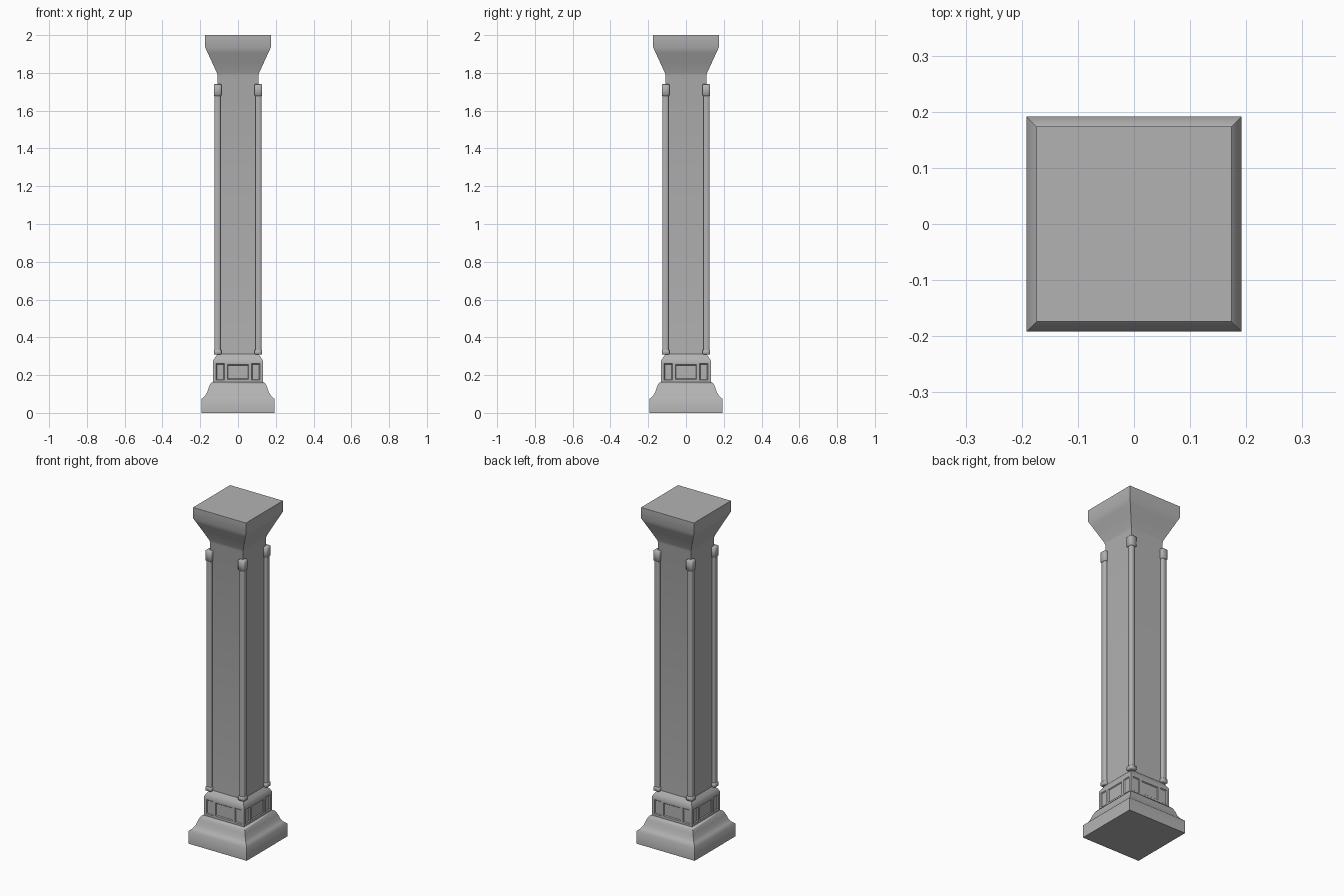
import bpy, bmesh, math
from mathutils import Matrix

if "Cube" in bpy.data.objects:
    bpy.data.objects.remove(bpy.data.objects["Cube"])

stone = bpy.data.materials.new("grey_stone")
stone.diffuse_color = (0.45, 0.45, 0.45, 1)
stone.use_nodes = True
stone.node_tree.nodes["Principled BSDF"].inputs["Base Color"].default_value = stone.diffuse_color


def finish(name, bm, smooth=0):
    bmesh.ops.recalc_face_normals(bm, faces=bm.faces)
    me = bpy.data.meshes.new(name)
    bm.to_mesh(me)
    bm.free()
    me.materials.append(stone)
    ob = bpy.data.objects.new(name, me)
    bpy.context.collection.objects.link(ob)
    if smooth:
        bpy.ops.object.select_all(action='DESELECT')
        ob.select_set(True)
        bpy.context.view_layer.objects.active = ob
        bpy.ops.object.shade_smooth_by_angle(angle=math.radians(smooth))
    return ob


def stack(bm, profile, cx=0, cy=0, chamfer=0):
    """Stack square (or corner-chamfered) rings of (half width, z) and cap them."""
    rings = []
    for r, z in profile:
        c = r - chamfer
        if chamfer:
            pts = [(c, -r), (r, -c), (r, c), (c, r), (-c, r), (-r, c), (-r, -c), (-c, -r)]
        else:
            pts = [(r, -r), (r, r), (-r, r), (-r, -r)]
        rings.append([bm.verts.new((cx + x, cy + y, z)) for x, y in pts])
    n = len(rings[0])
    for a, b in zip(rings, rings[1:]):
        for i in range(n):
            j = (i + 1) % n
            bm.faces.new((a[i], a[j], b[j], b[i]))
    bm.faces.new(rings[0][::-1])
    bm.faces.new(rings[-1])


def square_part(name, profile, smooth=30):
    bm = bmesh.new()
    stack(bm, profile)
    return finish(name, bm, smooth)


# Footing with a concave upper edge
square_part("base", [(0.192, 0), (0.192, 0.075), (0.175, 0.09), (0.163, 0.11),
                     (0.155, 0.135), (0.147, 0.152), (0.143, 0.158), (0.134, 0.163)], 50)

# Panelled block above the footing
plinth = square_part("plinth", [(0.132, 0.155), (0.132, 0.275), (0.122, 0.293),
                                (0.108, 0.312)], 40)

# Shaft and flared capital
square_part("shaft_and_capital", [(0.108, 0.305), (0.108, 1.785), (0.112, 1.80),
                                  (0.137, 1.855), (0.160, 1.905), (0.174, 1.935), (0.174, 2.0)], 40)

# Sunken panels: tapered cutters, three on each side
bm = bmesh.new()
for side in range(4):
    rot = Matrix.Rotation(side * math.pi / 2, 4, 'Z')
    for cx, hw, hz in ((-0.094, 0.022, 0.043), (0, 0.056, 0.039), (0.094, 0.022, 0.043)):
        made = bmesh.ops.create_cube(bm, size=2)["verts"]
        for v in made:
            deep = v.co.y > 0
            s = 0.004 if deep else -0.001
            v.co = rot @ type(v.co)((cx + v.co.x * (hw - s),
                                     -0.127 if deep else -0.133,
                                     0.217 + v.co.z * (hz - s)))
cutter = finish("panel_cutter", bm)
cutter.hide_render = True
cutter.hide_viewport = True
cut = plinth.modifiers.new("panels", 'BOOLEAN')
cut.operation = 'DIFFERENCE'
cut.solver = 'EXACT'
cut.object = cutter

# Corner rods with their lower and upper collars
corners = [(sx * 0.108, sy * 0.108) for sx in (-1, 1) for sy in (-1, 1)]
for name, profile, chamfer in (
        ("corner_rods", [(0.0155, 0.32), (0.0155, 1.70)], 0.004),
        ("lower_collars", [(0.017, 0.309), (0.020, 0.312), (0.020, 0.331), (0.017, 0.334)], 0.004),
        ("upper_collars", [(0.017, 1.678), (0.020, 1.681), (0.020, 1.737), (0.017, 1.74)], 0.004)):
    bm = bmesh.new()
    for x, y in corners:
        stack(bm, profile, x, y, chamfer)
    finish(name, bm, 50)
